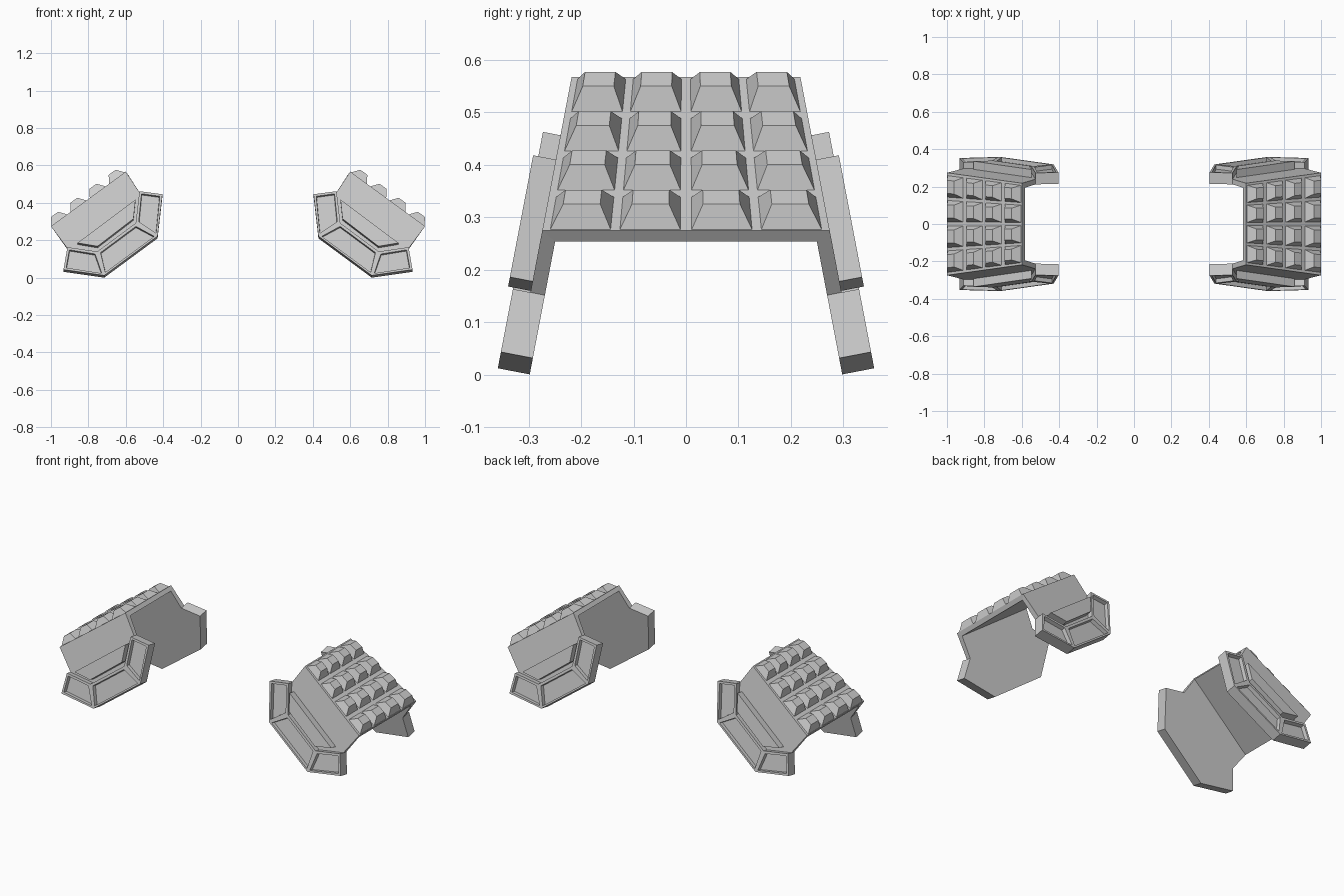
import bpy, bmesh, math
from mathutils import Vector

if "Cube" in bpy.data.objects:
    bpy.data.objects.remove(bpy.data.objects["Cube"])

SLOPE = 0.191                       # outward lean of the side plates
ANG = math.atan(SLOPE)
BODY_OUT, BODY_IN = 0.034, 0.062    # depths behind the rim's front plane
T1, T2 = Vector((0.60, 0.567)), Vector((1.0, 0.275))   # top plate ends (x, z)
U = (T2 - T1).normalized()
N = Vector((-U.y, U.x))
RIM_OUT = [(.933, .043), (.715, .012), (.43, .222), (.404, .446)]
RIM_IN = [(.912, .163), (.752, .140), (.547, .292), (.527, .4625)]


def leaned(p, d):
    """Point on the leaning front plane, pushed d inwards."""
    x, z = p
    return Vector((x, -(0.361 - SLOPE * z) + d * math.cos(ANG), z - d * math.sin(ANG)))


def on_plane(p, d):
    """Point at exactly this x, z on the plane lying d inwards."""
    x, z = p
    return Vector((x, -(0.361 - SLOPE * z - d / math.cos(ANG)), z))


def finish(name, bm):
    bmesh.ops.recalc_face_normals(bm, faces=bm.faces[:])
    me = bpy.data.meshes.new(name)
    bm.to_mesh(me)
    bm.free()
    ob = bpy.data.objects.new(name, me)
    bpy.context.collection.objects.link(ob)
    mod = ob.modifiers.new("Mirror", 'MIRROR')
    mod.use_axis = (True, True, False)
    return ob


def prism(bm, front, back):
    """Closed solid between two matching loops; returns nothing."""
    a = [bm.verts.new(p) for p in front]
    b = [bm.verts.new(p) for p in back]
    bm.faces.new(a)
    bm.faces.new(b[::-1])
    for i in range(len(a)):
        j = (i + 1) % len(a)
        bm.faces.new((a[i], b[i], b[j], a[j]))


# Shell: leaning side plate joined to half of the top plate
bm = bmesh.new()
side = [RIM_IN[0]] + RIM_OUT + [RIM_IN[3]]
t = 0.027
tops_in = [T1 - N * t, T2 - N * t]
outer = [on_plane(T1, BODY_OUT), on_plane(T2, BODY_OUT)] + [leaned(p, BODY_OUT) for p in side]
inner = [on_plane(p, BODY_IN) for p in tops_in] + [leaned(p, BODY_IN) for p in side]
o = [bm.verts.new(p) for p in outer]
n = [bm.verts.new(p) for p in inner]
mid_o = [bm.verts.new((p.x, 0, p.y)) for p in (T1, T2)]
mid_n = [bm.verts.new((p.x, 0, p.y)) for p in tops_in]
bm.faces.new(o)
bm.faces.new(n[::-1])
for i in range(1, len(o)):
    j = (i + 1) % len(o)
    bm.faces.new((o[i], n[i], n[j], o[j]))
bm.faces.new((o[0], o[1], mid_o[1], mid_o[0]))
bm.faces.new((n[1], n[0], mid_n[0], mid_n[1]))
for k in (0, 1):
    bm.faces.new((o[k], mid_o[k], mid_n[k], n[k]))
finish("shoulder_shell", bm)

# Raised rim with three recessed panels
bm = bmesh.new()
fo, fi, bo, bi = [[bm.verts.new(leaned(p, d)) for p in pts]
                  for d in (0, BODY_OUT + 0.001) for pts in (RIM_OUT, RIM_IN)]
panels = []
for i in range(3):
    panels.append(bm.faces.new((fo[i], fo[i + 1], fi[i + 1], fi[i])))
    bm.faces.new((bo[i], bi[i], bi[i + 1], bo[i + 1]))
    bm.faces.new((fo[i], bo[i], bo[i + 1], fo[i + 1]))
    bm.faces.new((fi[i], fi[i + 1], bi[i + 1], bi[i]))
for i in (0, 3):
    bm.faces.new((fo[i], fi[i], bi[i], bo[i]))
bmesh.ops.recalc_face_normals(bm, faces=bm.faces[:])
bmesh.ops.inset_individual(bm, faces=panels, thickness=0.018)
bmesh.ops.inset_individual(bm, faces=panels, thickness=0.003, depth=-0.022)
finish("side_rim", bm)

# Raised trapezoid block inside the rim
bm = bmesh.new()
trap = [(.548, .416), (.559, .313), (.751, .166), (.858, .184)]
prism(bm, [leaned(p, -0.01) for p in trap], [leaned(p, BODY_OUT + 0.001) for p in trap])
finish("side_block", bm)

# Four by four studs, tapering with the top plate
bm = bmesh.new()
length = (T2 - T1).length


def stud_loop(u0, u1, centre, half, h):
    loop = []
    for u, s in ((u0, -1), (u1, -1), (u1, 1), (u0, 1)):
        w = 0.218 + 0.056 * u / length
        p = T1 + U * u + N * h
        loop.append(Vector((p.x, -w * (centre + s * half), p.y)))
    return loop


for row in range(4):
    u = 0.006 + row * 0.127
    for centre in (0.25, 0.735):
        prism(bm, stud_loop(u + .032, u + .078, centre, .13, .04),
              stud_loop(u, u + .106, centre, .212, -.001))
finish("top_studs", bm)
